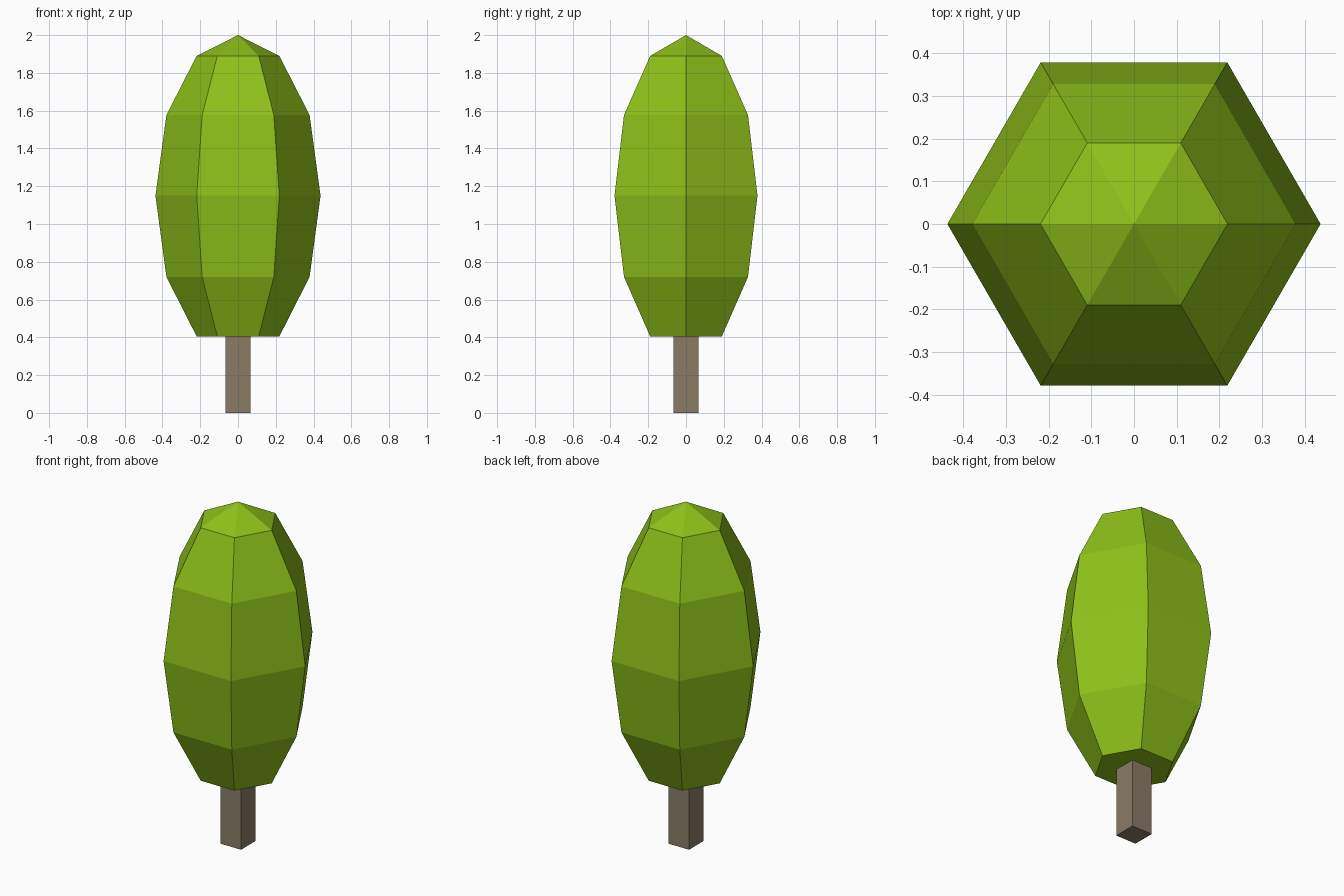
import bpy, bmesh
from math import sin, cos, pi

if "Cube" in bpy.data.objects:
    bpy.data.objects.remove(bpy.data.objects["Cube"])


def make_object(name, bm, color):
    bmesh.ops.recalc_face_normals(bm, faces=bm.faces)
    mesh = bpy.data.meshes.new(name)
    bm.to_mesh(mesh)
    bm.free()
    mat = bpy.data.materials.new(name + "_color")
    mat.diffuse_color = color
    mat.use_nodes = True
    mat.node_tree.nodes["Principled BSDF"].inputs["Base Color"].default_value = mat.diffuse_color
    mesh.materials.append(mat)
    obj = bpy.data.objects.new(name, mesh)
    bpy.context.collection.objects.link(obj)
    return obj


SIDES = 6
BASE_Z = 0.405

# Foliage: six-sided stretched ball with a flat underside and a pointed top
bm = bmesh.new()
profile = [(0.219, BASE_Z), (0.379, 0.72), (0.437, 1.15), (0.379, 1.577), (0.219, 1.89)]
rings = [[bm.verts.new((r * cos(2 * pi * i / SIDES), r * sin(2 * pi * i / SIDES), z))
          for i in range(SIDES)] for r, z in profile]
tip = bm.verts.new((0, 0, 2.0))
bm.faces.new(rings[0])
for i in range(SIDES):
    j = (i + 1) % SIDES
    for low, high in zip(rings, rings[1:]):
        bm.faces.new((low[i], low[j], high[j], high[i]))
    bm.faces.new((rings[-1][i], rings[-1][j], tip))
make_object("foliage", bm, (0.27, 0.53, 0.01, 1))

# Trunk: square post under the foliage
bm = bmesh.new()
bmesh.ops.create_cube(bm, size=1)
bmesh.ops.scale(bm, vec=(0.134, 0.134, BASE_Z), verts=bm.verts)
bmesh.ops.translate(bm, vec=(0, 0, BASE_Z / 2), verts=bm.verts)
make_object("trunk", bm, (0.25, 0.20, 0.13, 1))
